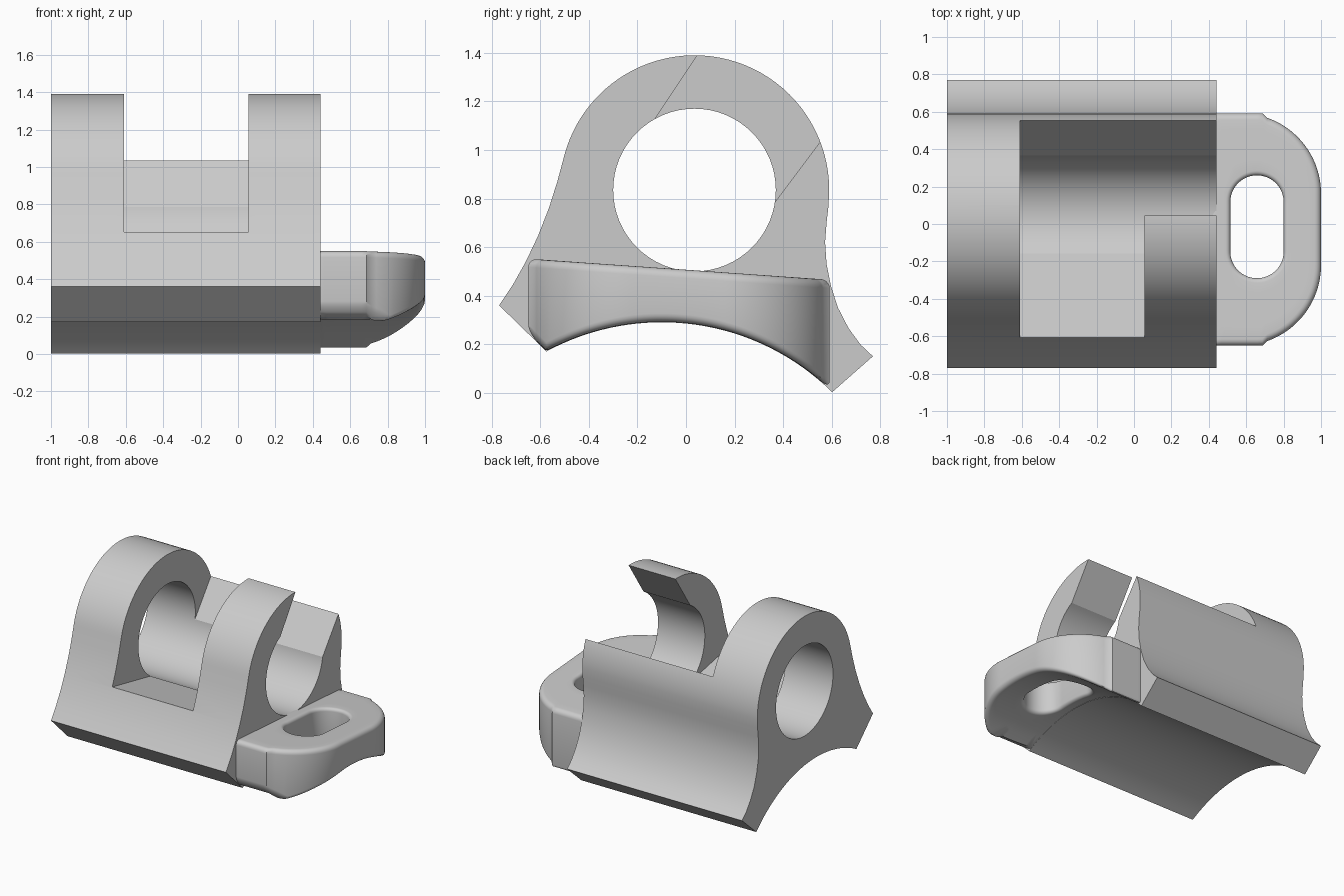
import bpy, bmesh
from math import sin, cos, pi, radians, sqrt, atan2, hypot

if "Cube" in bpy.data.objects:
    bpy.data.objects.remove(bpy.data.objects["Cube"])

HC = (0.035, 0.835)          # bore centre (y, z)
R_OUT, R_IN = 0.555, 0.335


def arc(cx, cy, r, a0, a1, n):
    return [(cx + r * cos(a0 + (a1 - a0) * i / n), cy + r * sin(a0 + (a1 - a0) * i / n))
            for i in range(n + 1)]


def new_object(name, bm):
    bmesh.ops.recalc_face_normals(bm, faces=bm.faces)
    me = bpy.data.meshes.new(name)
    bm.to_mesh(me)
    bm.free()
    ob = bpy.data.objects.new(name, me)
    bpy.context.collection.objects.link(ob)
    return ob


def prism(name, pts, x0, x1):
    """Extrude a (y, z) outline along x."""
    bm = bmesh.new()
    a = [bm.verts.new((x0, y, z)) for y, z in pts]
    b = [bm.verts.new((x1, y, z)) for y, z in pts]
    bm.faces.new(a)
    bm.faces.new(b[::-1])
    for i in range(len(pts)):
        j = (i + 1) % len(pts)
        bm.faces.new((a[i], b[i], b[j], a[j]))
    return new_object(name, bm)


def cut(target, cutter):
    cutter.hide_render = True
    m = target.modifiers.new("cut", 'BOOLEAN')
    m.operation = 'DIFFERENCE'
    m.solver = 'EXACT'
    m.object = cutter
    bpy.context.view_layer.objects.active = target
    bpy.ops.object.modifier_apply(modifier=m.name)
    bpy.data.objects.remove(cutter)


def smooth(ob, angle=25):
    bpy.ops.object.select_all(action='DESELECT')
    ob.select_set(True)
    bpy.context.view_layer.objects.active = ob
    bpy.ops.object.shade_smooth_by_angle(angle=radians(angle))


# clamp body: saddle foot flaring up into a ring
saddle = arc(-0.1, -0.71, 1.0, atan2(0.88, -0.475), atan2(0.71, 0.70), 32)
right = [(0.77, 0.15), (0.72, 0.197), (0.67, 0.265), (0.626, 0.35), (0.597, 0.44),
         (0.579, 0.53), (0.573, 0.62), (0.579, 0.70), (0.587, 0.77)]
ring = arc(*HC, R_OUT, 0, radians(166), 44)
left = [(-0.53, 0.87), (-0.565, 0.76), (-0.61, 0.645), (-0.66, 0.54), (-0.713, 0.445), (-0.77, 0.36)]
body = prism("clamp_body", saddle + right + ring + left, -1.0, 0.44)

# bore, front window, and slanted opening that leaves a hook at the right end
cut(body, prism("bore_cutter", arc(*HC, R_IN, 0, 2 * pi, 64)[:-1], -1.2, 0.6))
cut(body, prism("opening_cutter", [(-0.2, 1.02), (0.07, 1.425), (0.2, 1.6), (0.7, 1.6),
                                   (0.73, 1.27), (0.33, 0.737)], -0.61, 0.6))
cut(body, prism("window_cutter", [(-0.7, 0.671), (-0.1, 0.55), (0.1, 0.7), (0.1, 1.6),
                                  (-0.7, 1.6)], -0.61, 0.055))
smooth(body)


# strap tab: rounded plate with a slot, lofted as a closed section around the slot
C = (0.66, -0.015)


def plate_sdf(x, y, x0, x1, y0, y1, rl, rr):
    cx, cy = (x0 + x1) / 2, (y0 + y1) / 2
    r = rr if x > cx else rl
    qx = abs(x - cx) - (x1 - x0) / 2 + r
    qy = abs(y - cy) - (y1 - y0) / 2 + r
    return min(max(qx, qy), 0) + hypot(max(qx, 0), max(qy, 0)) - r


def reach(a, box, offset):
    """Point on the offset outline in direction a from the slot centre."""
    lo, hi = 0.0, 1.5
    for _ in range(32):
        m = (lo + hi) / 2
        if plate_sdf(C[0] + m * cos(a), C[1] + m * sin(a), *box) < offset:
            lo = m
        else:
            hi = m
    return C[0] + lo * cos(a), C[1] + lo * sin(a)


OUTER = (0.40, 1.0, -0.65, 0.592, 0.02, 0.43)
SLOT = (0.515, 0.80, -0.29, 0.26, 0.1424, 0.1424)


def z_top(y):
    return 0.55 - 0.07 * (y + 0.62)


def z_bottom(y):
    if y < -0.575:
        return 0.172 - (y + 0.575)
    return -0.708 + sqrt(1 - (y + 0.1) ** 2)


N, K, RND, MID = 144, 5, 0.035, 5
quarter = [i / K * pi / 2 for i in range(K + 1)]
bm = bmesh.new()
columns = []
for i in range(N):
    a = 2 * pi * i / N
    top, bottom = [], []
    for t in quarter:
        d, h = RND * (1 - cos(t)), RND * (1 - sin(t))
        x, y = reach(a, OUTER, -d)
        top.append((x, y, -h))
        bottom.append((x, y, h))
    (xo, yo), (xi, yi) = reach(a, OUTER, -RND), reach(a, SLOT, RND * 0.7)
    for j in range(1, MID):
        f = j / MID
        p = (xo + (xi - xo) * f, yo + (yi - yo) * f, 0)
        top.append(p)
        bottom.append(p)
    for t in reversed(quarter):
        d, h = RND * 0.7 * (1 - cos(t)), RND * 0.7 * (1 - sin(t))
        x, y = reach(a, SLOT, d)
        top.append((x, y, -h))
        bottom.append((x, y, h))
    pts = [(x, y, z_top(y) + h) for x, y, h in top]
    pts += [(x, y, z_bottom(y) + h) for x, y, h in reversed(bottom)]
    columns.append([bm.verts.new(p) for p in pts])
for i in range(N):
    p, q = columns[i], columns[(i + 1) % N]
    for j in range(len(p)):
        k = (j + 1) % len(p)
        bm.faces.new((p[j], q[j], q[k], p[k]))
tab = new_object("strap_tab", bm)
smooth(tab, 35)
